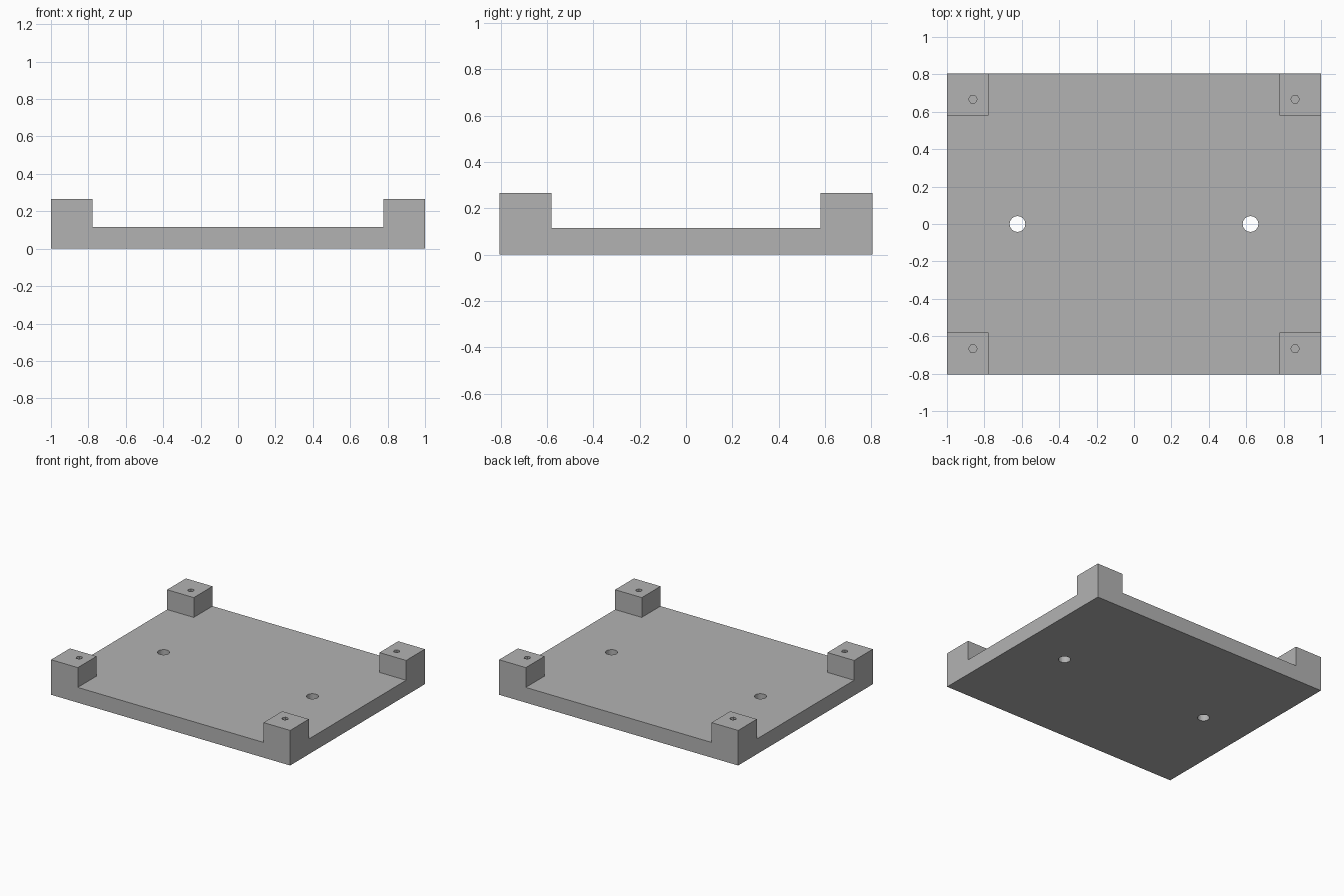
import bpy
import bmesh
from mathutils import Matrix, Vector

if "Cube" in bpy.data.objects:
    bpy.data.objects.remove(bpy.data.objects["Cube"], do_unlink=True)

HX, HY = 1.0, 0.805            # half width and depth
FLOOR, TOP = 0.115, 0.265      # plate top and post top
PX, PY = 0.777, 0.581          # inner faces of the posts

grey = bpy.data.materials.new("plain grey")
grey.use_nodes = True
colour = (0.45, 0.45, 0.45, 1)
grey.diffuse_color = colour
grey.node_tree.nodes["Principled BSDF"].inputs["Base Color"].default_value = colour


def finish(bm, name):
    bmesh.ops.recalc_face_normals(bm, faces=bm.faces)
    mesh = bpy.data.meshes.new(name)
    bm.to_mesh(mesh)
    bm.free()
    mesh.materials.append(grey)
    obj = bpy.data.objects.new(name, mesh)
    bpy.context.collection.objects.link(obj)
    return obj


def prism(name, outline, z0, z1):
    bm = bmesh.new()
    face = bm.faces.new([bm.verts.new((x, y, z0)) for x, y in outline])
    grown = bmesh.ops.extrude_face_region(bm, geom=[face])["geom"]
    moved = [g for g in grown if isinstance(g, bmesh.types.BMVert)]
    bmesh.ops.translate(bm, verts=moved, vec=(0, 0, z1 - z0))
    return finish(bm, name)


def drills(name, centres, radius, sides, z0, z1):
    bm = bmesh.new()
    for x, y in centres:
        bmesh.ops.create_cone(bm, cap_ends=True, segments=sides, radius1=radius,
                              radius2=radius, depth=z1 - z0,
                              matrix=Matrix.Translation(Vector((x, y, (z0 + z1) / 2)))
                              @ Matrix.Rotation(1.5707963, 4, "Z"))
    return finish(bm, name)


def cut(body, cutter):
    cutter.hide_render = True
    mod = body.modifiers.new(cutter.name, "BOOLEAN")
    mod.operation = "DIFFERENCE"
    mod.solver = "EXACT"
    mod.object = cutter
    bpy.context.view_layer.objects.active = body
    bpy.ops.object.modifier_apply(modifier=mod.name)
    bpy.data.objects.remove(cutter, do_unlink=True)


# Solid block that becomes the plate with its four corner posts
body = prism("base_plate_with_posts",
             [(-HX, -HY), (HX, -HY), (HX, HY), (-HX, HY)], 0, TOP)

# Cross-shaped recess leaving a post in each corner
ox, oy = HX + 0.1, HY + 0.1
cross = [(PX, oy), (PX, PY), (ox, PY), (ox, -PY), (PX, -PY), (PX, -oy),
         (-PX, -oy), (-PX, -PY), (-ox, -PY), (-ox, PY), (-PX, PY), (-PX, oy)]
cut(body, prism("recess_cutter", cross, FLOOR, TOP + 0.1))

# Two mounting holes right through the plate
cut(body, drills("mounting_hole_cutter", [(s * 0.623, 0) for s in (-1, 1)],
                 0.042, 24, -0.1, FLOOR + 0.05))

# Small blind screw holes in the posts
corners = [(sx * 0.861, sy * 0.667) for sx in (-1, 1) for sy in (-1, 1)]
cut(body, drills("screw_hole_cutter", corners, 0.023, 6, FLOOR, TOP + 0.1))
